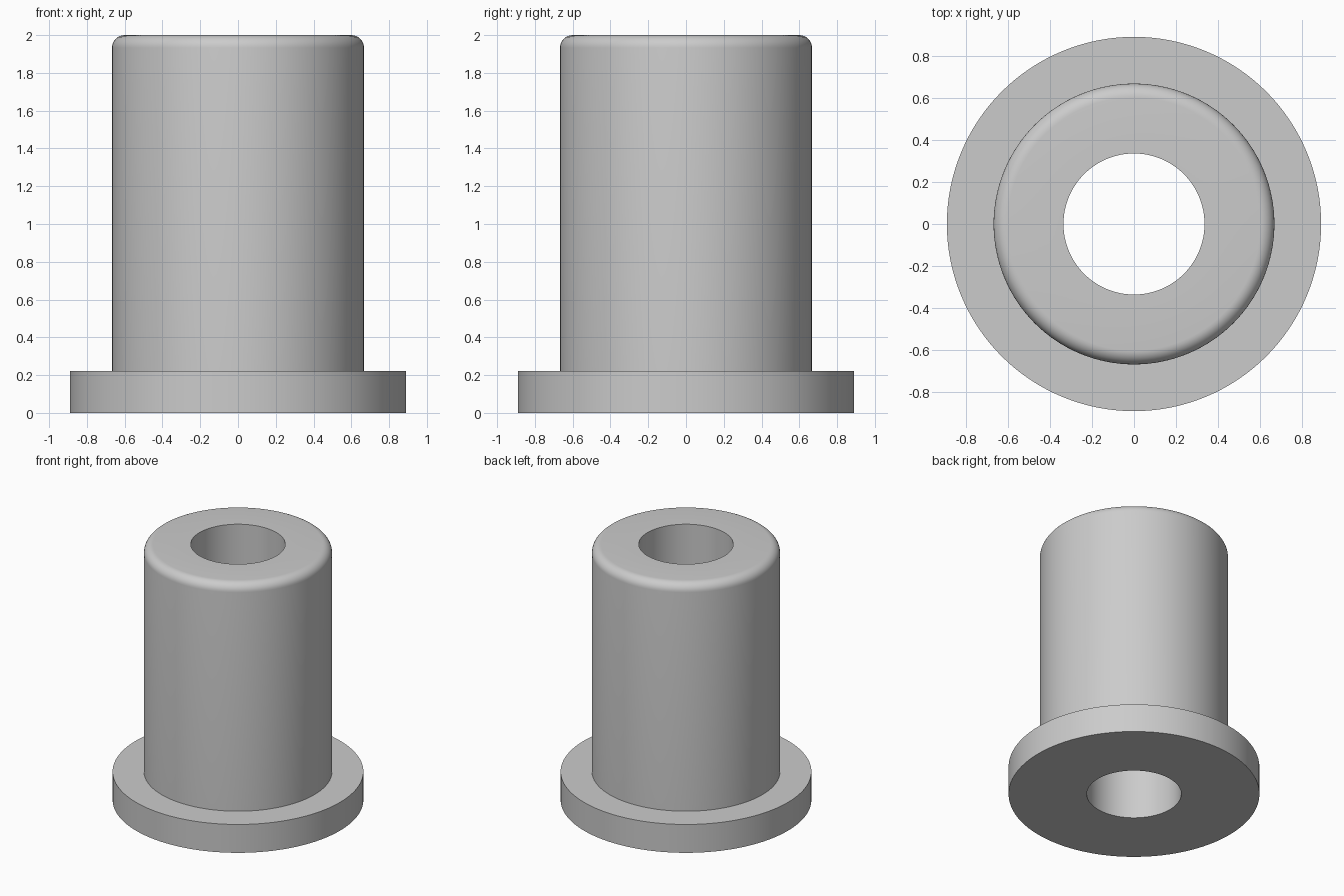
import bpy
import bmesh
import math

cube = bpy.data.objects.get("Cube")
if cube:
    bpy.data.objects.remove(cube, do_unlink=True)

SEGMENTS = 128
BORE, BODY, FLANGE = 0.335, 0.667, 0.889
FLANGE_TOP, HEIGHT, FILLET = 0.222, 2.0, 0.067

# Plain grey material
grey = bpy.data.materials.new("plain_grey")
grey.use_nodes = True
colour = (0.6, 0.6, 0.6, 1)
grey.diffuse_color = colour
grey.node_tree.nodes["Principled BSDF"].inputs["Base Color"].default_value = colour

# Closed half section: bore, flange, body and rounded upper rim
profile = [(BORE, 0), (FLANGE, 0), (FLANGE, FLANGE_TOP), (BODY, FLANGE_TOP)]
STEPS = 8
for i in range(STEPS + 1):
    a = math.pi / 2 * i / STEPS
    profile.append((BODY - FILLET + FILLET * math.cos(a),
                    HEIGHT - FILLET + FILLET * math.sin(a)))
profile.append((BORE, HEIGHT))

# Revolve the section around the vertical axis
bm = bmesh.new()
verts = [bm.verts.new((r, 0, z)) for r, z in profile]
edges = [bm.edges.new((v, verts[(i + 1) % len(verts)])) for i, v in enumerate(verts)]
bmesh.ops.spin(bm, geom=verts + edges, cent=(0, 0, 0), axis=(0, 0, 1),
               angle=math.tau, steps=SEGMENTS, use_merge=True)
bmesh.ops.remove_doubles(bm, verts=bm.verts[:], dist=0.0001)
bmesh.ops.recalc_face_normals(bm, faces=bm.faces[:])

mesh = bpy.data.meshes.new("flanged_bushing")
bm.to_mesh(mesh)
bm.free()
mesh.materials.append(grey)
bushing = bpy.data.objects.new("flanged_bushing", mesh)
bpy.context.collection.objects.link(bushing)

# Smooth round walls with crisp corners
bpy.ops.object.select_all(action="DESELECT")
bushing.select_set(True)
bpy.context.view_layer.objects.active = bushing
bpy.ops.object.shade_smooth_by_angle(angle=math.radians(30))
